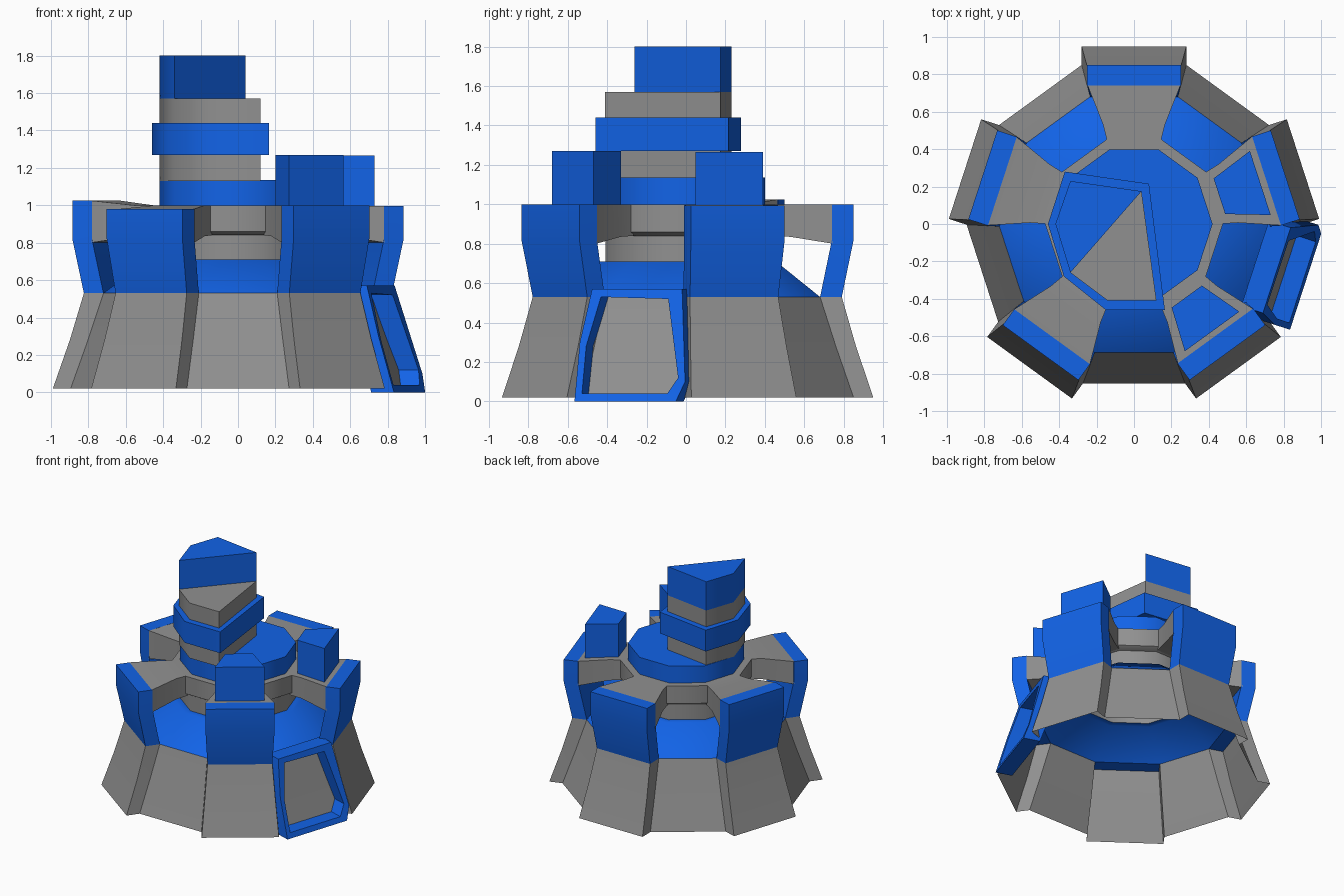
import bpy, bmesh, math
from math import cos, sin, radians

if "Cube" in bpy.data.objects:
    bpy.data.objects.remove(bpy.data.objects["Cube"])


def material(name, col):
    m = bpy.data.materials.new(name)
    m.diffuse_color = (*col, 1)
    m.use_nodes = True
    m.node_tree.nodes["Principled BSDF"].inputs["Base Color"].default_value = m.diffuse_color
    return m


BLUE = material("blue_paint", (0.006, 0.125, 0.80))
GREY = material("grey_metal", (0.28, 0.28, 0.28))


def polar(r, t, deg, z):
    """Point at radius r along a direction, shifted sideways by t."""
    a = radians(deg)
    return (r * cos(a) - t * sin(a), r * sin(a) + t * cos(a), z)


def loft(name, rings, mat, caps=True, closed=False, angle=40):
    """Join equal-sized point rings into a skin; closed links last to first."""
    bm = bmesh.new()
    vs = [[bm.verts.new(p) for p in ring] for ring in rings]
    n = len(vs[0])
    pairs = list(zip(vs, vs[1:])) + ([(vs[-1], vs[0])] if closed else [])
    for a, b in pairs:
        for i in range(n):
            j = (i + 1) % n
            bm.faces.new((a[i], a[j], b[j], b[i]))
    if caps and not closed:
        bm.faces.new(vs[0][::-1])
        bm.faces.new(vs[-1])
    bmesh.ops.recalc_face_normals(bm, faces=bm.faces)
    me = bpy.data.meshes.new(name)
    bm.to_mesh(me)
    bm.free()
    me.materials.append(mat)
    me.shade_smooth()
    me.set_sharp_from_angle(angle=radians(angle))
    ob = bpy.data.objects.new(name, me)
    bpy.context.collection.objects.link(ob)
    return ob


def decagon(r, z):
    return [(r * cos(radians(72 + 36 * i)), r * sin(radians(72 + 36 * i)), z)
            for i in range(10)]


def prism(name, pts, z0, z1, mat):
    return loft(name, [[(x, y, z) for x, y in pts] for z in (z0, z1)], mat)


SIDES = [90 + 72 * k for k in range(5)]


# Flared skirt with five stepped buttresses, open underneath
def skirt_ring(r_in, r_out, hw, z):
    return [polar(r, t, a, z) for a in SIDES
            for r, t in ((r_in, -hw), (r_out, -hw), (r_out, hw), (r_in, hw))]


loft("skirt", [skirt_ring(.85, .95, .28, .02), skirt_ring(.76, .862, .256, .28),
               skirt_ring(.68, .79, .235, .53)], GREY, caps=False)

# Sloping roof above the skirt, then the central core
foot = [polar(.68, t, a, .53) for a in SIDES for t in (-.235, .235)]
loft("lower_roof", [foot, decagon(.48, .71), decagon(.43, .71)], BLUE, caps=False)
loft("core", [decagon(.43, .71), decagon(.43, .85)], GREY, caps=False)
loft("upper_ring", [decagon(.44, .84), decagon(.475, .86), decagon(.475, 1.0)], GREY)
loft("upper_disc", [decagon(.42, 1.0), decagon(.42, 1.135)], BLUE)

# Five columns, each tied to the ring by a bridge arm
tops = [1.0, 1.025, .98, 1.0, .995]
for k, (a, top) in enumerate(zip(SIDES, tops)):
    def box(r0, r1, hw, z):
        return [polar(r0, -hw, a, z), polar(r1, -hw, a, z),
                polar(r1, hw, a, z), polar(r0, hw, a, z)]
    loft(f"column_{k}", [box(.68, .79, .235, .53), box(.74, .85, .25, .82),
                         box(.74, .85, .25, top)], BLUE)

    def section(r, hw, z0, z1):
        return [polar(r, -hw, a, z0), polar(r, hw, a, z0),
                polar(r, hw, a, z1), polar(r, -hw, a, z1)]
    loft(f"arm_{k}", [section(.43, .14, .84, 1.0), section(.53, .165, .835, 1.0),
                      section(.745, .25, .80, top)], GREY)

# Wedge-shaped turrets on two of the buttresses
for k, (a, z) in enumerate(((306, 1.27), (18, 1.265))):
    quad = ((.48, -.1), (.71, -.18), (.71, .18), (.48, .1))
    loft(f"turret_{k}", [[polar(r, t, a, h) for r, t in quad] for h in (.97, z)], BLUE)

# Tower following the left front of the disc
tower = [(-.34, .23), (-.42, 0), (-.34, -.26), (-.14, -.41), (.12, -.41), (.04, .175)]
collar = [(-.37, .28), (-.46, 0), (-.375, -.28), (-.15, -.46), (.165, -.46), (.08, .215)]
prism("tower", tower, 1.13, 1.57, GREY)
prism("tower_collar", collar, 1.27, 1.44, BLUE)
prism("tower_top", tower[:3] + tower[5:], 1.57, 1.80, BLUE)

# Door frame standing out from the right-hand wall
outer = [(-.28, 0), (.26, 0), (.30, .1), (.24, .57), (-.24, .57), (-.28, .3)]
inner = [(-.245, .04), (.21, .04), (.26, .12), (.17, .52), (-.19, .53), (-.245, .28)]


def frame_loop(pts, r0, slope):
    return [polar(r0 - slope * z, t, -18, z) for t, z in pts]


loft("door_frame", [frame_loop(outer, .84, .28), frame_loop(outer, .968, .29),
                    frame_loop(inner, .965, .29), frame_loop(inner, .84, .28)],
     BLUE, closed=True)
